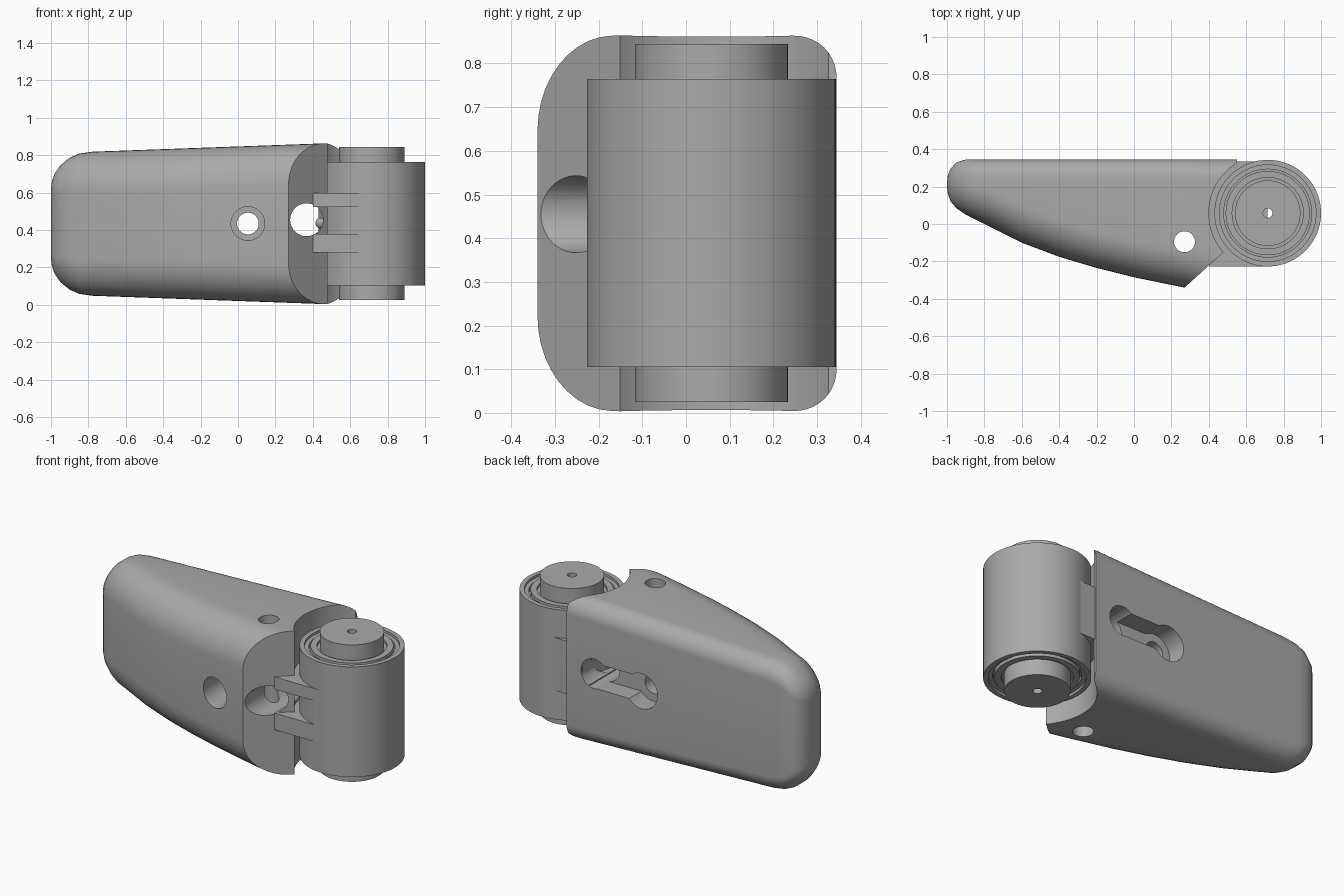
import bpy, bmesh
from math import sin, cos, pi, sqrt
from mathutils import Matrix, Vector

cube = bpy.data.objects.get("Cube")
if cube:
    bpy.data.objects.remove(cube)

grey = bpy.data.materials.new("plain grey")
grey.use_nodes = True
colour = (0.4, 0.4, 0.4, 1)
grey.diffuse_color = colour
grey.node_tree.nodes["Principled BSDF"].inputs["Base Color"].default_value = colour

AXIS_X, AXIS_Y = 0.715, 0.058


def make(name, bm):
    bmesh.ops.recalc_face_normals(bm, faces=bm.faces[:])
    mesh = bpy.data.meshes.new(name)
    bm.to_mesh(mesh)
    bm.free()
    obj = bpy.data.objects.new(name, mesh)
    mesh.materials.append(grey)
    bpy.context.collection.objects.link(obj)
    return obj


def loft(name, rings, caps=True, closed=False):
    bm = bmesh.new()
    loops = [[bm.verts.new(p) for p in ring] for ring in rings]
    n = len(loops[0])
    pairs = list(zip(loops, loops[1:]))
    if closed:
        pairs.append((loops[-1], loops[0]))
    for a, b in pairs:
        for i in range(n):
            j = (i + 1) % n
            bm.faces.new((a[i], a[j], b[j], b[i]))
    if caps:
        bm.faces.new(loops[0])
        bm.faces.new(loops[-1])
    return make(name, bm)


def prism(name, points, z0, z1):
    return loft(name, [[(x, y, z) for x, y in points] for z in (z0, z1)])


def box(name, x0, x1, y0, y1, z0, z1):
    return prism(name, [(x0, y0), (x1, y0), (x1, y1), (x0, y1)], z0, z1)


def rod(name, start, end, radius, sides=48):
    a, b = Vector(start), Vector(end)
    turn = (b - a).to_track_quat('Z', 'Y')
    circle = [Vector((radius * cos(2 * pi * i / sides), radius * sin(2 * pi * i / sides), 0))
              for i in range(sides)]
    return loft(name, [[p + turn @ c for c in circle] for p in (a, b)])


def cut(obj, cutters):
    for cutter in cutters:
        mod = obj.modifiers.new("cut", 'BOOLEAN')
        mod.operation = 'DIFFERENCE'
        mod.solver = 'EXACT'
        mod.object = cutter
    bpy.context.view_layer.update()
    result = obj.evaluated_get(bpy.context.evaluated_depsgraph_get())
    mesh = bpy.data.meshes.new_from_object(result)
    obj.modifiers.clear()
    obj.data = mesh
    for cutter in cutters:
        bpy.data.objects.remove(cutter)


# Tapered body: rounded sections along x, with the curved front line
front_line = [(-1, 0.2), (-0.995, 0.16), (-0.98, 0.12), (-0.95, 0.085), (-0.9, 0.05),
              (-0.85, 0.025), (-0.78, -0.01), (-0.6, -0.1), (-0.4, -0.175), (-0.2, -0.235),
              (0, -0.285), (0.27, -0.34), (0.55, -0.39)]


def section(x, y_front):
    t = max(0, (-0.78 - x) / 0.22)
    end = sqrt(max(0, 1 - t * t))
    slope = 0.036 * (max(x, -0.78) + 0.78)
    half = 0.385 + slope - 0.2 * (1 - end)
    tip = max(0, (-0.9 - x) / 0.1)
    y_back = 0.225 + 0.12 * sqrt(max(0, 1 - tip * tip))
    depth = y_back - y_front
    ry, by = min(0.2, depth * 0.55), min(0.1, depth * 0.4)
    rz, bz = ry * 1.05, by
    points = []
    corners = [(y_back - by, half - bz, by, bz, 0), (y_front + ry, half - rz, ry, rz, 1),
               (y_front + ry, rz - half, ry, rz, 2), (y_back - by, bz - half, by, bz, 3)]
    for cy, cz, sy, sz, quarter in corners:
        for i in range(11):
            a = (quarter + i / 10) * pi / 2
            points.append((x, cy + sy * cos(a), 0.434 + cz + sz * sin(a)))
    return points


body = loft("tapered_body", [section(x, y) for x, y in front_line])

# Slanted end, roller recess, screw holes and keyhole pocket
cut(body, [
    prism("slant_cutter", [(0.16, -0.44), (0.59, -0.05), (1, -0.05), (1, -0.6), (0.16, -0.6)], -1, 2),
    rod("recess_cutter", (AXIS_X, AXIS_Y, -1), (AXIS_X, AXIS_Y, 2), 0.315, 96),
    rod("upright_hole_cutter", (0.27, -0.095, -1), (0.27, -0.095, 2), 0.056),
    rod("screw_hole_cutter", (0.053, -1, 0.435), (0.053, 1, 0.435), 0.058),
    rod("front_bore_cutter", (0.053, -1, 0.435), (0.053, 0.14, 0.435), 0.09),
    rod("pocket_end_cutter", (0.053, 0.23, 0.435), (0.053, 1, 0.435), 0.105),
    box("pocket_slot_cutter", 0.05, 0.36, 0.23, 1, 0.37, 0.52),
    rod("access_hole_cutter", (0.367, -1, 0.455), (0.367, 1, 0.455), 0.088),
])

# Roller barrel with stepped ring ends and a drilled pin, turned about its axis
half_profile = [(0.025, 0.41), (0.175, 0.41), (0.175, 0.31), (0.19, 0.31), (0.19, 0.325),
                (0.225, 0.325), (0.225, 0.29), (0.235, 0.29), (0.235, 0.315),
                (0.258, 0.315), (0.258, 0.33), (0.285, 0.33)]
profile = half_profile + [(r, -h) for r, h in reversed(half_profile)]
steps = 80
roller = loft("hinge_roller", [
    [(AXIS_X + r * cos(2 * pi * i / steps), AXIS_Y + r * sin(2 * pi * i / steps), 0.435 + h)
     for r, h in profile] for i in range(steps)], caps=False, closed=True)

# Arm joining the roller to the body, forked at the front
arm = box("forked_arm", 0.4, AXIS_X, -0.226, 0.335, 0.28, 0.597)
cut(arm, [box("fork_cutter", 0.3, 0.45, -1, 1, 0.38, 0.523),
          box("fork_relief_cutter", 0.3, 0.66, -1, -0.03, 0.38, 0.523)])

# Small ball stop between the fork prongs
bm = bmesh.new()
bmesh.ops.create_uvsphere(bm, u_segments=24, v_segments=16, radius=0.029,
                          matrix=Matrix.Translation((0.443, -0.1, 0.437)))
ball = make("ball_stop", bm)
stem = rod("ball_stem", (0.443, -0.1, 0.437), (0.48, 0, 0.437), 0.014, 24)

for obj in (body, roller, arm, ball, stem):
    bpy.ops.object.select_all(action='DESELECT')
    obj.select_set(True)
    bpy.context.view_layer.objects.active = obj
    bpy.ops.object.shade_smooth_by_angle(angle=0.5)
